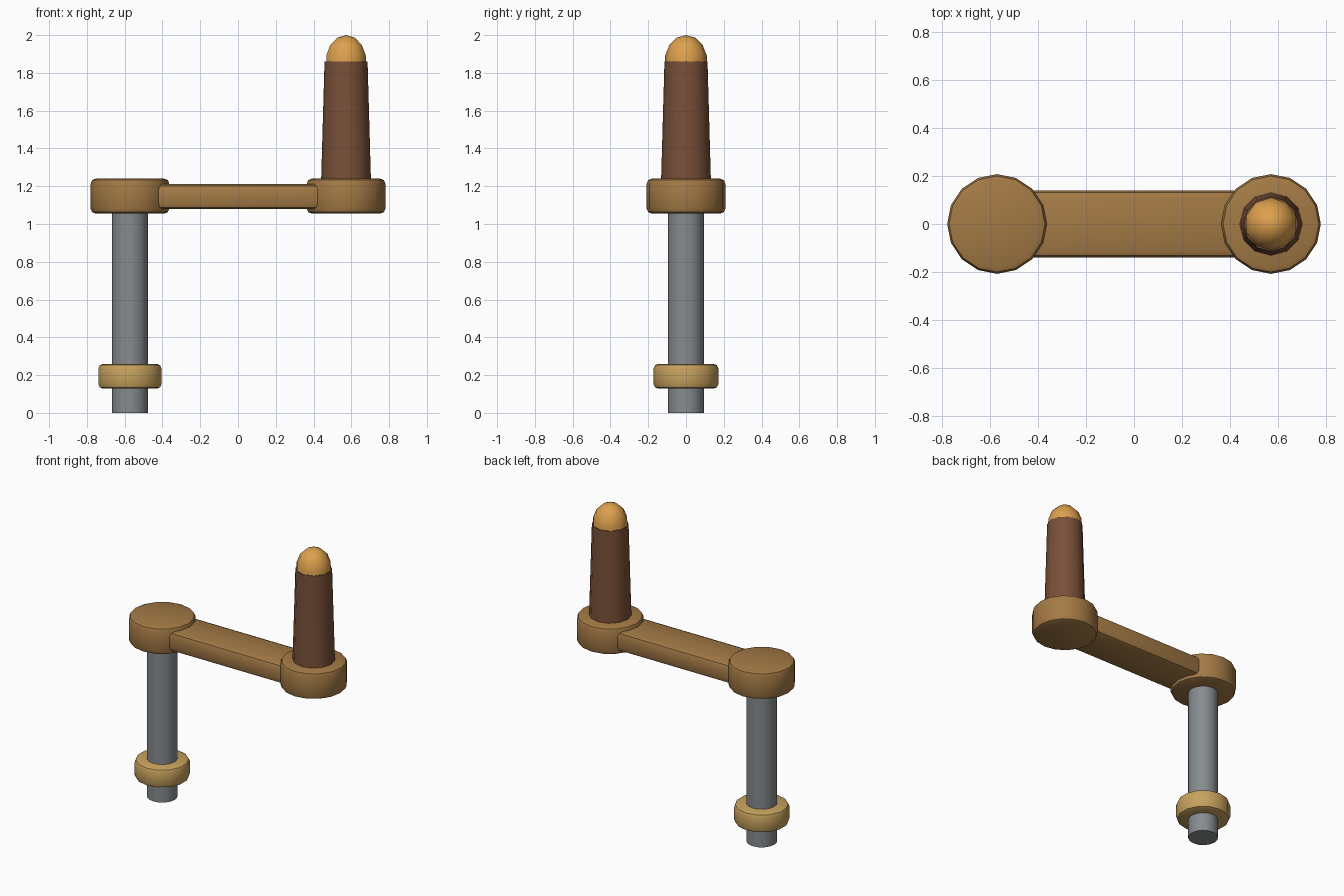
import bpy, bmesh, math

if "Cube" in bpy.data.objects:
    bpy.data.objects.remove(bpy.data.objects["Cube"])


def material(name, rgb):
    m = bpy.data.materials.new(name)
    m.diffuse_color = (*rgb, 1)
    m.use_nodes = True
    m.node_tree.nodes["Principled BSDF"].inputs["Base Color"].default_value = m.diffuse_color
    return m


bronze = material("bronze", (0.37, 0.195, 0.06))
steel = material("steel", (0.24, 0.26, 0.27))
brass = material("brass", (0.57, 0.36, 0.11))
wood = material("dark wood", (0.19, 0.08, 0.04))
gold = material("gold", (0.72, 0.35, 0.075))


def finish(name, bm, mat, bevel=0.0, angle=40):
    """Turn a bmesh into a bevelled, smooth-shaded object."""
    bmesh.ops.recalc_face_normals(bm, faces=bm.faces)
    if bevel:
        edges = [e for e in bm.edges if e.calc_face_angle(0) > math.radians(50)]
        bmesh.ops.bevel(bm, geom=edges, offset=bevel, segments=2,
                        profile=0.5, affect='EDGES')
    mesh = bpy.data.meshes.new(name)
    bm.to_mesh(mesh)
    bm.free()
    mesh.materials.append(mat)
    ob = bpy.data.objects.new(name, mesh)
    bpy.context.collection.objects.link(ob)
    bpy.ops.object.select_all(action='DESELECT')
    ob.select_set(True)
    bpy.context.view_layer.objects.active = ob
    bpy.ops.object.shade_smooth_by_angle(angle=math.radians(angle))
    return ob


def turned(name, x, profile, sides, mat, bevel=0.0):
    """Lathe a bottom-to-top (radius, z) profile around a vertical axis at x."""
    bm = bmesh.new()
    rings = []
    for r, z in profile:
        rings.append([bm.verts.new((x + r * math.sin(a), r * math.cos(a), z))
                      for a in (2 * math.pi * i / sides for i in range(sides))])
    for low, high in zip(rings, rings[1:]):
        for i in range(sides):
            j = (i + 1) % sides
            bm.faces.new((low[i], low[j], high[j], high[i]))
    bm.faces.new(rings[0])
    bm.faces.new(rings[-1])
    bmesh.ops.remove_doubles(bm, verts=bm.verts, dist=1e-5)
    return finish(name, bm, mat, bevel)


X = 0.572

# Round hubs at both ends of the arm
for name, x in (("shaft_hub", -X), ("handle_hub", X)):
    turned(name, x, [(0.208, 1.055), (0.208, 1.24)], 16, bronze, 0.026)

# Flat connecting arm with rounded edges
bm = bmesh.new()
bmesh.ops.create_cube(bm, size=1)
for v in bm.verts:
    v.co = (v.co.x * 1.06, v.co.y * 0.28, 1.145 + v.co.z * 0.132)
finish("arm", bm, bronze, 0.03)

# Shaft and its collar
turned("shaft", -X, [(0.095, 0.0), (0.095, 1.08)], 16, steel)
turned("collar", -X, [(0.172, 0.128), (0.172, 0.26)], 14, brass, 0.026)

# Tapered grip
turned("grip", X, [(0.132, 1.225), (0.114, 1.86)], 12, wood)

# Domed cap, sunk into the grip
dome = [(0.113 * math.cos(t), 1.86 + 0.14 * math.sin(t))
        for t in (math.pi * (i / 7 - 0.5) for i in range(3, 7))]
turned("grip_cap", X, dome + [(1e-7, 2.0)], 10, gold)
